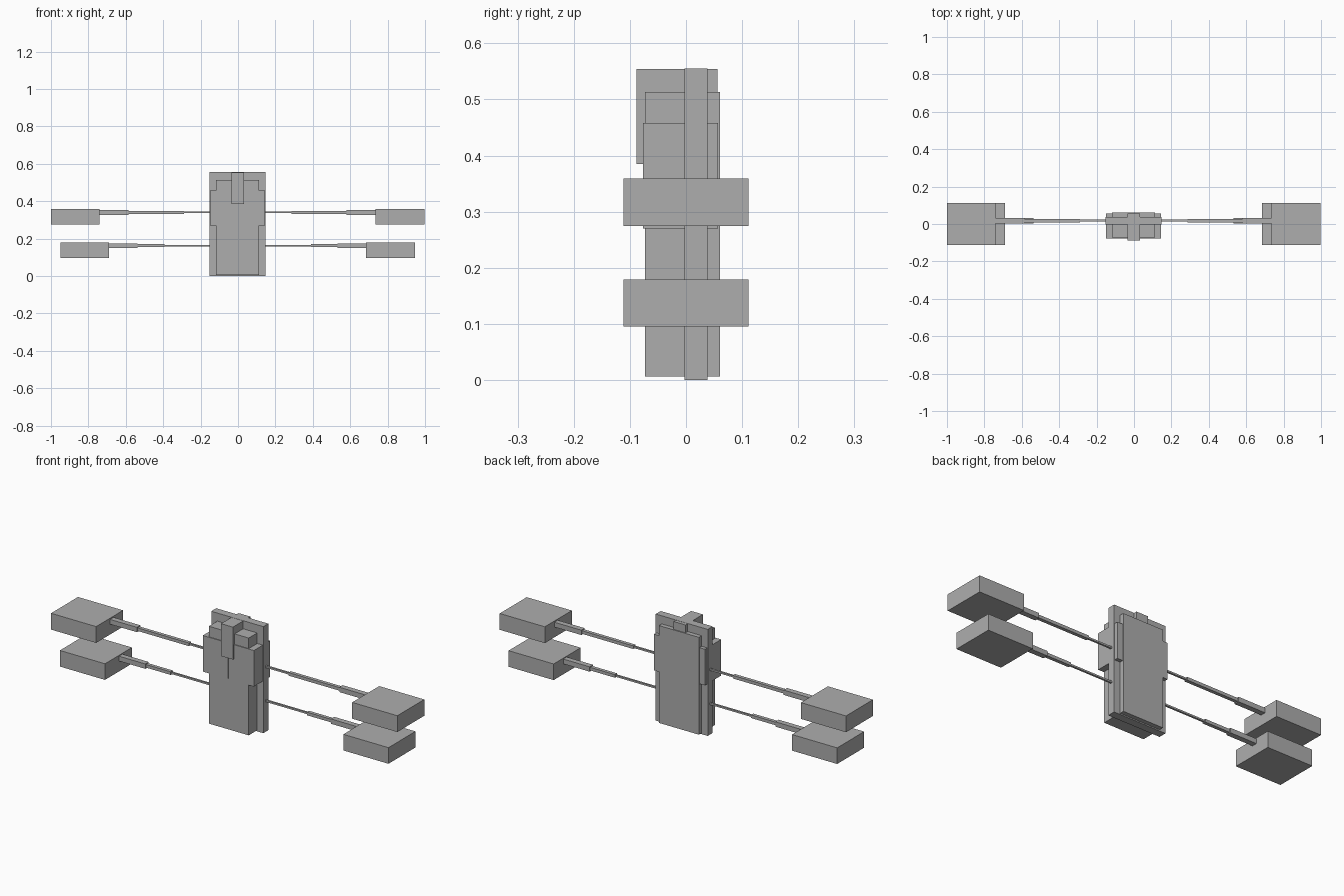
import bpy

if "Cube" in bpy.data.objects:
    bpy.data.objects.remove(bpy.data.objects["Cube"])

grey = bpy.data.materials.new("plain grey")
grey.diffuse_color = (0.42, 0.42, 0.42, 1)
grey.use_nodes = True
grey.node_tree.nodes["Principled BSDF"].inputs["Base Color"].default_value = grey.diffuse_color


def box(name, x, y, z):
    """Axis-aligned box from (low, high) ranges."""
    bpy.ops.mesh.primitive_cube_add(size=1)
    o = bpy.context.object
    o.name = name
    lo, hi = zip(x, y, z)
    for v in o.data.vertices:
        v.co = [h if c > 0 else l for c, l, h in zip(v.co, lo, hi)]
    o.data.materials.append(grey)
    return o


# Central hull: wide plate, thicker core and raised nose block
box("hull_plate", (-0.152, 0.148), (-0.003, 0.038), (0.0, 0.555))
box("hull_core", (-0.117, 0.113), (-0.073, 0.061), (0.006, 0.513))
box("nose_block", (-0.036, 0.032), (-0.088, 0.056), (0.385, 0.554))

# Shoulder blocks, split by a narrow slit in the middle
box("shoulder_left", (-0.149, -0.005), (-0.077, 0.057), (0.27, 0.458))
box("shoulder_right", (0.001, 0.145), (-0.077, 0.057), (0.27, 0.458))

# Two arms per side, each in three thickening steps, ending in a pod
# level: arm height, step positions outward, pod bottom/top, pod outer end
levels = {
    "upper": (0.34, (0.10, 0.287, 0.583, 0.80), (0.274, 0.359), (0.738, 0.998)),
    "lower": (0.162, (0.10, 0.392, 0.535, 0.75), (0.095, 0.179), (0.687, 0.947)),
}
shift = -0.002
for level, (height, steps, pod_z, pod_x) in levels.items():
    for side, s in (("left", -1), ("right", 1)):
        def span(a, b):
            return tuple(sorted((s * a + shift, s * b + shift)))
        for i, r in enumerate((0.005, 0.009, 0.014)):
            box(f"{level}_arm_{side}_{i + 1}", span(steps[i], steps[i + 1]),
                (0.018 - r, 0.018 + r), (height - r * 0.9, height + r * 0.9))
        box(f"{level}_pod_{side}", span(*pod_x), (-0.111, 0.111), pod_z)
